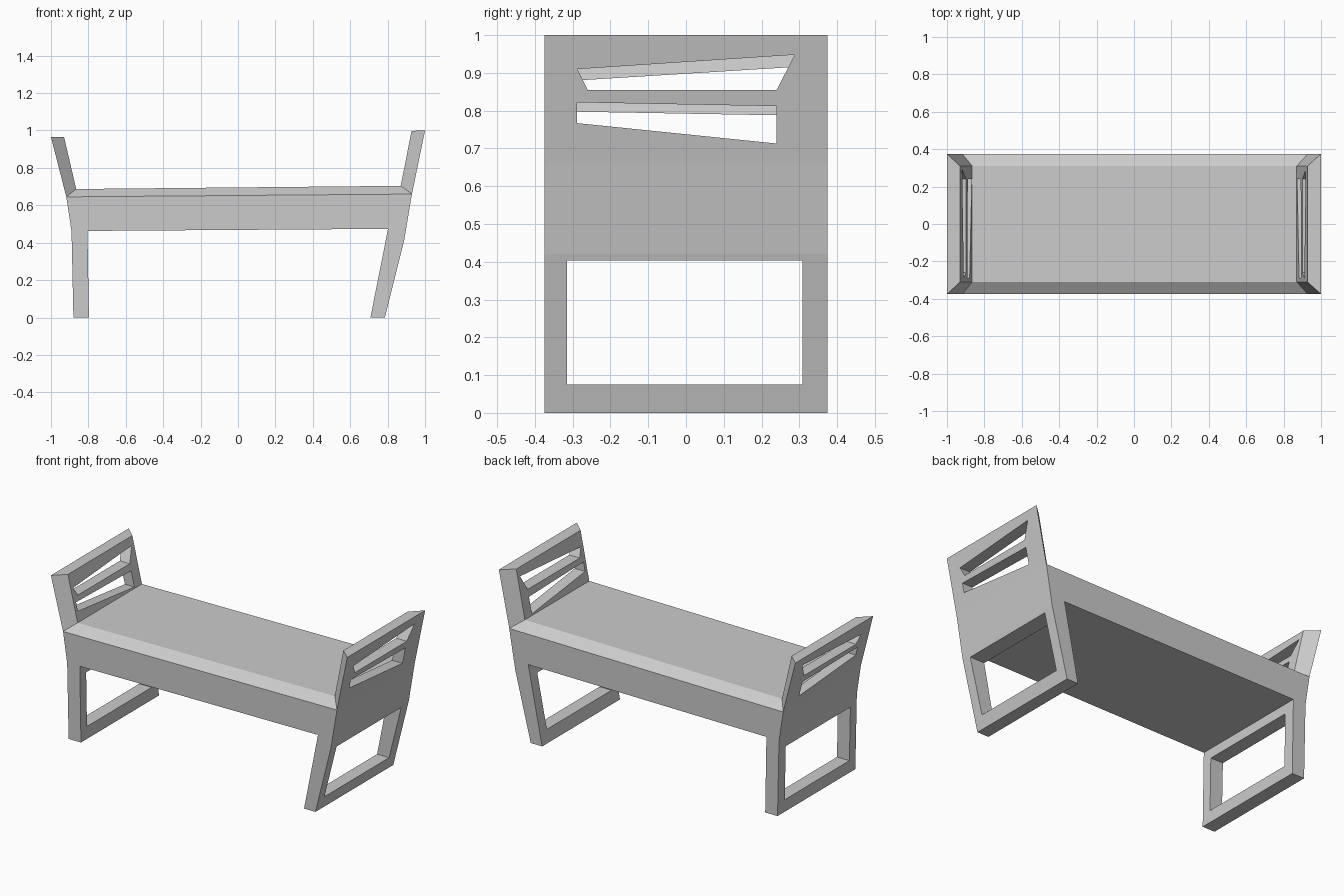
import bpy
import bmesh

if "Cube" in bpy.data.objects:
    bpy.data.objects.remove(bpy.data.objects["Cube"], do_unlink=True)

DEPTH, INNER = 0.375, 0.31   # half depth at outer faces and at bevelled inner edges

paint = bpy.data.materials.new("light_grey")
paint.use_nodes = True
grey = (0.6, 0.6, 0.6, 1)
paint.diffuse_color = grey
paint.node_tree.nodes["Principled BSDF"].inputs["Base Color"].default_value = grey


def finish(name, bm):
    bmesh.ops.recalc_face_normals(bm, faces=bm.faces)
    mesh = bpy.data.meshes.new(name)
    bm.to_mesh(mesh)
    bm.free()
    mesh.materials.append(paint)
    obj = bpy.data.objects.new(name, mesh)
    bpy.context.collection.objects.link(obj)
    return obj


def side_prism(name, outline, x0, x1):
    """Extrude a (y, z) outline along x."""
    bm = bmesh.new()
    ends = [[bm.verts.new((x, y, z)) for y, z in outline] for x in (x0, x1)]
    bm.faces.new(ends[0])
    bm.faces.new(ends[1])
    n = len(outline)
    for i in range(n):
        j = (i + 1) % n
        bm.faces.new((ends[0][i], ends[0][j], ends[1][j], ends[1][i]))
    return finish(name, bm)


# Front outline, clockwise from the left-hand end's outer top
outline = [
    (-1.0, 0.965, DEPTH), (-0.93, 0.965, INNER), (-0.865, 0.687, INNER),
    (0.87, 0.704, INNER), (0.928, 0.998, INNER), (1.0, 1.0, DEPTH),
    (0.93, 0.66, DEPTH), (0.89, 0.42, DEPTH), (0.785, 0, DEPTH), (0.708, 0, DEPTH),
    (0.802, 0.474, DEPTH), (-0.805, 0.463, DEPTH), (-0.797, 0, DEPTH),
    (-0.88, 0, DEPTH), (-0.89, 0.46, DEPTH), (-0.918, 0.645, DEPTH),
]

# Body: seat, arms and legs in one shell
bm = bmesh.new()
rings = [[bm.verts.new((x, s * y, z)) for x, z, y in outline] for s in (-1, 1)]
n = len(outline)
for ring in rings:
    for ids in ((0, 1, 2, 15), (2, 3, 6, 15), (3, 4, 5, 6), range(6, n)):
        bm.faces.new([ring[i] for i in ids])
for i in range(n):
    j = (i + 1) % n
    bm.faces.new((rings[0][i], rings[0][j], rings[1][j], rings[1][i]))
body = finish("bench_body", bm)

# Openings: leg frames, then two slanted slots in each arm
cutters = [side_prism("leg_opening_cutter",
                      [(-0.315, 0.075), (0.308, 0.075), (0.308, 0.403), (-0.315, 0.403)],
                      -1.2, 1.2)]
slots = {
    "upper": [(-0.288, 0.91), (0.288, 0.948), (0.24, 0.855), (-0.26, 0.855)],
    "lower": [(-0.288, 0.822), (0.24, 0.812), (0.24, 0.713), (-0.288, 0.767)],
}
for label, shape in slots.items():
    cutters.append(side_prism(f"left_{label}_slot_cutter", shape, 0.8, 1.2))
    lowered = [(y, 0.645 + (z - 0.66) * 0.94) for y, z in shape]
    cutters.append(side_prism(f"right_{label}_slot_cutter", lowered, -1.2, -0.8))

bpy.context.view_layer.objects.active = body
for cutter in cutters:
    cutter.hide_render = True
    mod = body.modifiers.new(cutter.name, 'BOOLEAN')
    mod.operation = 'DIFFERENCE'
    mod.solver = 'EXACT'
    mod.object = cutter
    bpy.ops.object.modifier_apply(modifier=mod.name)
    bpy.data.objects.remove(cutter, do_unlink=True)
